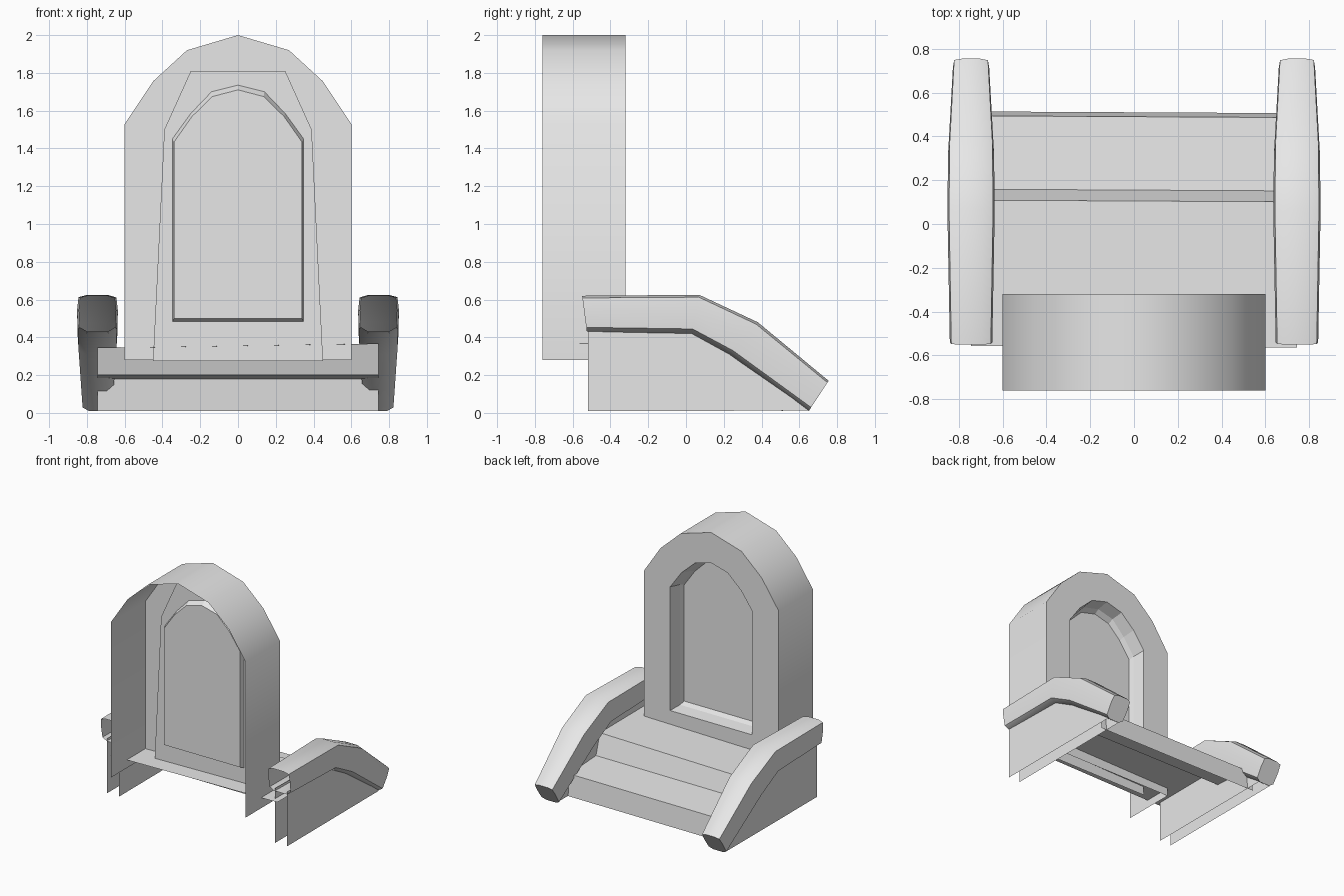
import bpy, math

cube = bpy.data.objects.get("Cube")
if cube:
    bpy.data.objects.remove(cube, do_unlink=True)

GREY = (0.8, 0.8, 0.8, 1)
stone = bpy.data.materials.new("plain grey")
stone.use_nodes = True
stone.diffuse_color = GREY
stone.node_tree.nodes["Principled BSDF"].inputs["Base Color"].default_value = GREY


def build(name, verts, faces, smooth=None):
    mesh = bpy.data.meshes.new(name)
    mesh.from_pydata(verts, [], faces)
    mesh.materials.append(stone)
    mesh.validate()
    if smooth:
        mesh.polygons.foreach_set("use_smooth", [True] * len(mesh.polygons))
        mesh.set_sharp_from_angle(angle=math.radians(smooth))
    obj = bpy.data.objects.new(name, mesh)
    bpy.context.collection.objects.link(obj)
    return obj


def loft(name, rings, closed=True, cap=False, smooth=None):
    """Join rings of equal length; optionally cap the last one."""
    n = len(rings[0])
    verts = [p for ring in rings for p in ring]
    faces = []
    for r in range(len(rings) - 1):
        for i in range(n if closed else n - 1):
            j = (i + 1) % n
            faces.append((r * n + i, r * n + j, (r + 1) * n + j, (r + 1) * n + i))
    if cap:
        faces.append(tuple(range((len(rings) - 1) * n, len(rings) * n)))
    return build(name, verts, faces, smooth)


def arch(half, y):
    """Mirror a half outline (bottom to apex) into a full outline at depth y."""
    full = [(-x, z) for x, z in half] + [(x, z) for x, z in reversed(half[:-1])]
    return [(x, y, z) for x, z in full]


OUTLINE = [(.6, .28), (.6, 1.53), (.45, 1.755), (.27, 1.92), (0, 2)]
OPENING = [(.365, .47), (.365, 1.465), (.265, 1.605), (.145, 1.715), (0, 1.755)]
BACKING_HOLE = [(.348, .483), (.348, 1.45), (.25, 1.585), (.14, 1.7), (0, 1.735)]
PANEL = [(.338, .5), (.338, 1.435), (.243, 1.57), (.135, 1.675), (0, 1.71)]
BACKING = [(.45, .275), (.39, 1.5), (.32, 1.655), (.25, 1.81), (0, 1.81)]
FACE_Y, BACKING_Y, PANEL_Y = -.32, -.42, -.46

# Door surround: hollow arched shell, face with opening, recess and panel
loft("arch_shell", [arch(OUTLINE, -.76), arch(OUTLINE, FACE_Y)], closed=False, smooth=40)
loft("arch_face", [arch(OUTLINE, FACE_Y), arch(OPENING, FACE_Y)])
loft("door_recess", [arch(OPENING, FACE_Y), arch(BACKING_HOLE, BACKING_Y),
                     arch(PANEL, PANEL_Y)], cap=True)
loft("door_backing", [arch(BACKING, BACKING_Y), arch(BACKING_HOLE, BACKING_Y)])

# Steps: one folded sheet, slightly uneven on the upper edge
STEPS = [(-.56, .355, .012), (.105, .355, .01), (.155, .2, 0), (.49, .18, 0), (.51, .01, 0)]
loft("steps", [[(s * .745, y + (.004 if s < 0 else -.004), z + s * tilt)
                for y, z, tilt in STEPS] for s in (-1, 1)], closed=False)

# Side rails: bulging tubes, open at the rear and capped at the low end
SECTION = [(-.55, 0), (-.95, .12), (-1, .6), (-.93, .93), (-.5, 1),
           (.5, 1), (.93, .94), (1, .6), (.95, .12), (.55, 0)]
# bottom y, bottom z, top y, top z, half width
STATIONS = [(-.525, .43, -.55, .62, .097), (.03, .42, .07, .625, .108),
            (.23, .31, .38, .48, .105), (.65, .01, .755, .17, .083)]
WALL = [(-.52, .01), (.65, .012), (.23, .33), (.03, .44), (-.52, .45)]
for side, s in (("left", 1), ("right", -1)):
    rings = [[(s * (.744 + u * w), by + (ty - by) * v, bz + (tz - bz) * v)
              for u, v in SECTION] for by, bz, ty, tz, w in STATIONS]
    loft(side + "_rail", rings, cap=True, smooth=50)
    # Inner and outer sheets under the rail
    for part, x in (("inner", .695), ("outer", .8)):
        build(f"{side}_{part}_wall", [(s * x, y, z) for y, z in WALL],
              [tuple(range(len(WALL)))])
